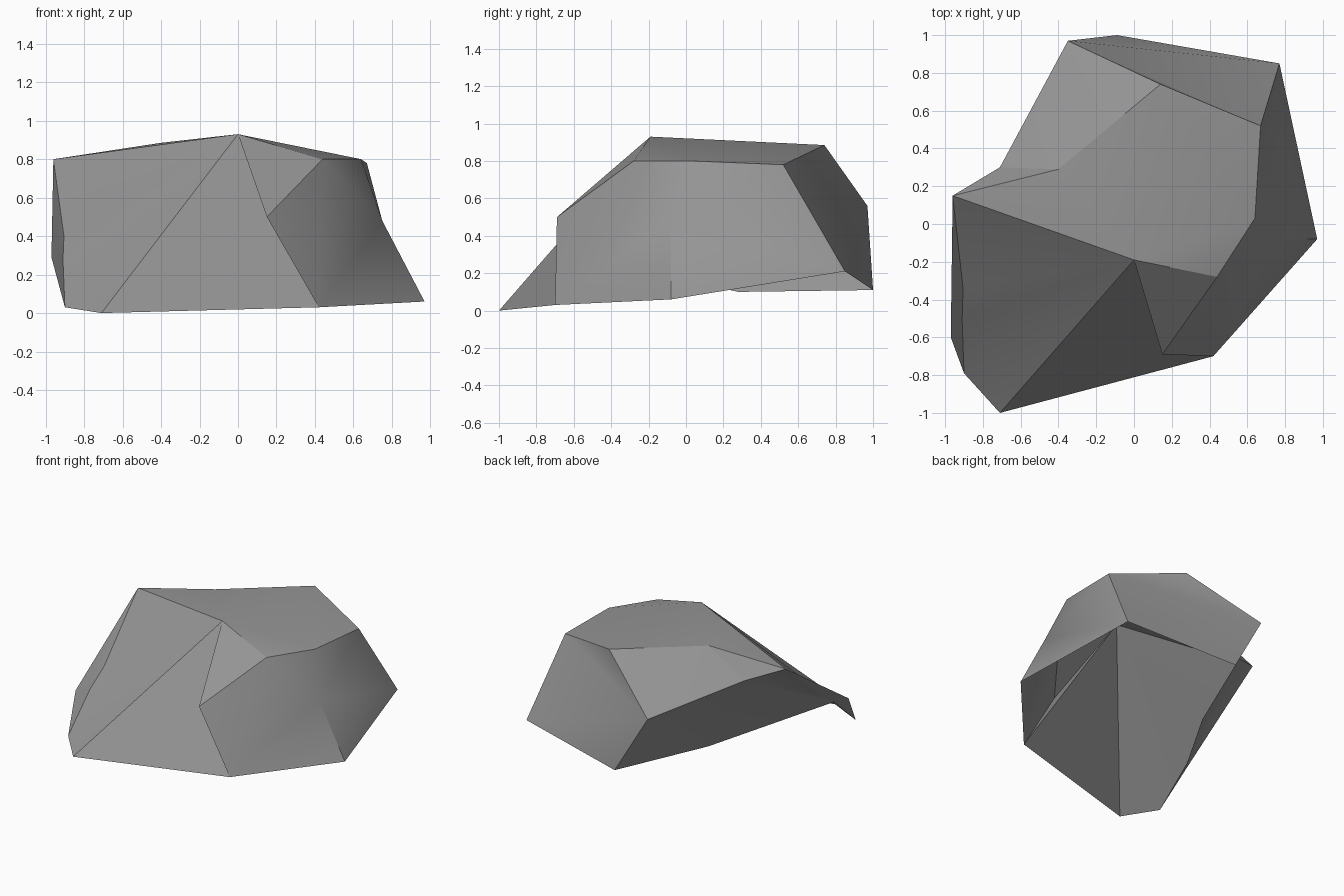
import bpy
import bmesh
import math

if "Cube" in bpy.data.objects:
    bpy.data.objects.remove(bpy.data.objects["Cube"], do_unlink=True)

# One stone colour
stone = bpy.data.materials.new("grey_stone")
stone.use_nodes = True
grey = (0.30, 0.30, 0.30, 1)
stone.diffuse_color = grey
shader = next(n for n in stone.node_tree.nodes if n.type == "BSDF_PRINCIPLED")
shader.inputs["Base Color"].default_value = grey

# Corners of the boulder: open foot, middle ledges, upper rim and crown
corners = {
    "toe": (-.71, -1, 0), "foot_front": (.42, -.7, .03), "foot_side": (.97, -.08, .06),
    "foot_corner": (.77, .85, .21), "foot_back": (-.09, 1, .11), "foot_hollow": (-.39, .28, .1),
    "foot_notch": (-.91, -.51, .28), "foot_end": (-.9, -.79, .03),
    "chin": (.15, -.69, .5), "cheek": (.75, -.08, .48), "back_ledge": (-.35, .97, .56),
    "hollow_lip": (-.71, .3, .7), "notch": (-.905, -.34, .4), "fin": (-.97, -.6, .29),
    "tip": (-.96, .15, .8), "peak": (0, -.19, .93), "brow": (.44, -.28, .8),
    "shoulder": (.64, .03, .8), "back_rim": (.67, .52, .78),
    "back_crest": (.14, .74, .885), "ridge": (-.4, .29, .885),
}


def build(name, facets):
    """Make a faceted shell from facets given as rows of corner names."""
    bm = bmesh.new()
    points = {}
    for row in facets:
        keys = row.split()
        for key in keys:
            if key not in points:
                points[key] = bm.verts.new(corners[key])
        bm.faces.new([points[key] for key in keys])
    bmesh.ops.recalc_face_normals(bm, faces=bm.faces[:])
    # Keep the shell facing outward, judged by its highest facet
    top = max(bm.faces, key=lambda f: f.calc_center_median().z)
    if top.normal.z < 0:
        bmesh.ops.reverse_faces(bm, faces=bm.faces[:])
    mesh = bpy.data.meshes.new(name)
    bm.to_mesh(mesh)
    bm.free()
    mesh.materials.append(stone)
    obj = bpy.data.objects.new(name, mesh)
    bpy.context.collection.objects.link(obj)
    bpy.ops.object.select_all(action="DESELECT")
    obj.select_set(True)
    bpy.context.view_layer.objects.active = obj
    bpy.ops.object.shade_smooth_by_angle(angle=math.radians(29))


# Main boulder, open underneath
front = [
    "peak toe foot_front", "peak foot_front chin", "peak chin brow",
    "peak foot_end toe", "peak foot_notch foot_end",
    "peak notch foot_notch", "peak tip notch",
]
side = [
    "chin foot_front brow", "foot_front cheek brow", "foot_front foot_side cheek",
    "brow cheek shoulder", "shoulder cheek back_rim",
    "cheek foot_side foot_corner", "cheek foot_corner back_rim",
]
crown = [
    "tip peak ridge", "ridge peak back_crest", "peak shoulder back_crest",
    "peak brow shoulder", "shoulder back_rim back_crest",
]
back = [
    "back_crest back_rim back_ledge", "back_rim foot_corner back_ledge",
    "foot_corner foot_back back_ledge", "ridge back_crest back_ledge",
    "ridge back_ledge hollow_lip", "tip ridge hollow_lip",
]
hollow = [
    "back_ledge foot_back foot_hollow", "back_ledge foot_hollow hollow_lip",
    "hollow_lip foot_hollow foot_notch", "hollow_lip foot_notch notch",
    "hollow_lip notch tip",
]
build("boulder", front + side + crown + back + hollow)

# Thin fin standing out from the notch on the right end
build("boulder_fin", ["tip notch fin", "notch foot_notch fin", "foot_notch foot_end fin"])
